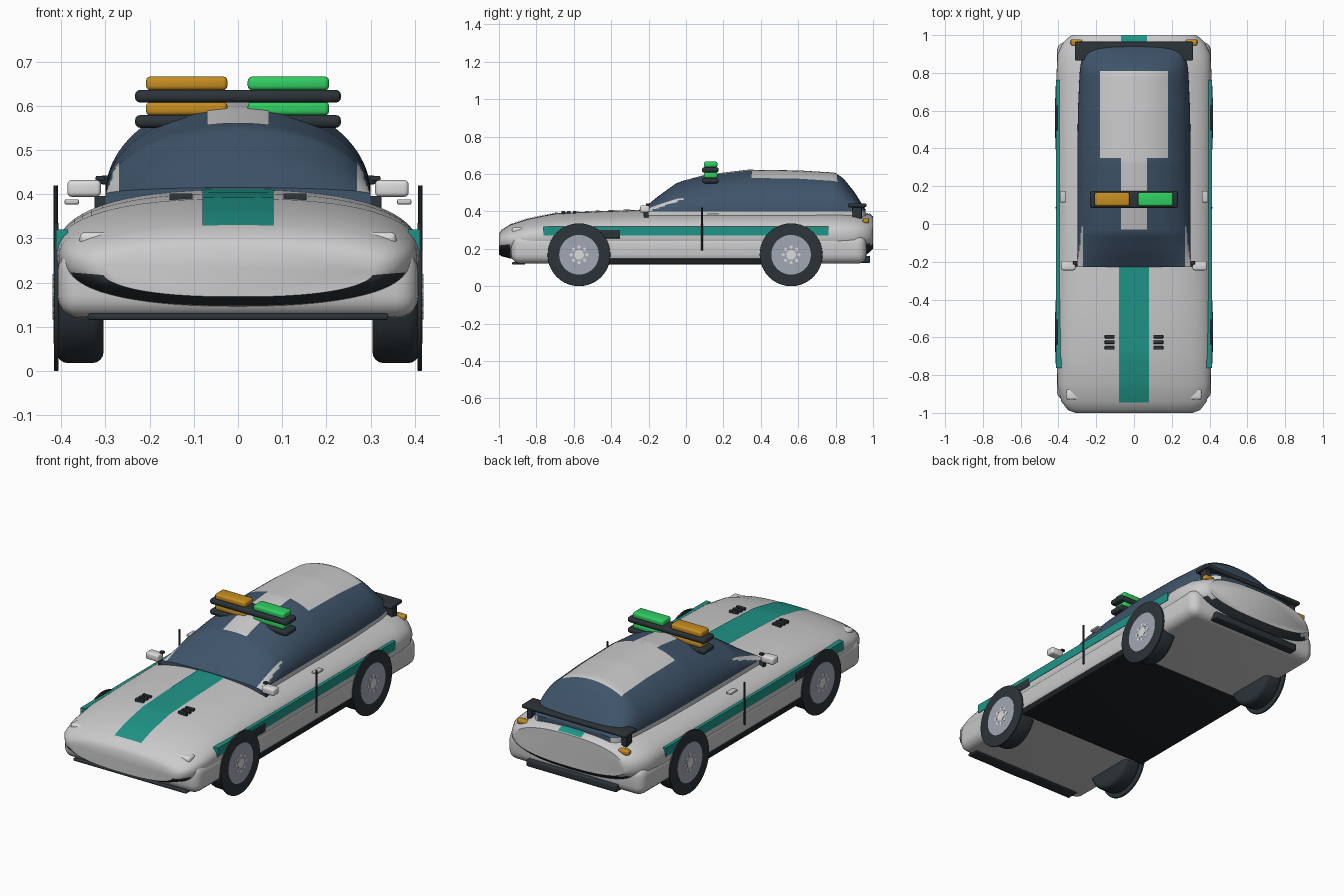
import bpy, bmesh, math
from mathutils import Matrix, Vector

if "Cube" in bpy.data.objects:
    bpy.data.objects.remove(bpy.data.objects["Cube"])


def material(name, r, g, b):
    m = bpy.data.materials.new(name)
    m.use_nodes = True
    m.diffuse_color = (r, g, b, 1)
    m.node_tree.nodes["Principled BSDF"].inputs["Base Color"].default_value = (r, g, b, 1)
    return m


body_grey = material("body_grey", .60, .60, .61)
lamp_white = material("lamp_white", .72, .72, .73)
teal = material("teal_paint", .014, .30, .245)
glass = material("blue_glass", .05, .09, .145)
dark = material("dark_trim", .025, .034, .041)
under_black = material("underside_black", .012, .016, .019)
amber = material("amber_lamp", .57, .27, .015)
green = material("green_lamp", .03, .62, .12)
rim_grey = material("rim_grey", .36, .39, .46)


def finish(name, bm, *mats, angle=35):
    bmesh.ops.recalc_face_normals(bm, faces=bm.faces)
    mesh = bpy.data.meshes.new(name)
    bm.to_mesh(mesh)
    bm.free()
    ob = bpy.data.objects.new(name, mesh)
    bpy.context.collection.objects.link(ob)
    for m in mats:
        mesh.materials.append(m)
    bpy.ops.object.select_all(action='DESELECT')
    ob.select_set(True)
    bpy.context.view_layer.objects.active = ob
    bpy.ops.object.shade_smooth_by_angle(angle=math.radians(angle))
    return ob


def box(name, x, y, z, mat, bevel=0.0, segments=3):
    """Box from (min, max) ranges, with rounded edges."""
    bm = bmesh.new()
    bmesh.ops.create_cube(bm, size=1)
    for v in bm.verts:
        v.co = [(a + b) / 2 + c * (b - a) for (a, b), c in zip((x, y, z), v.co)]
    if bevel:
        bmesh.ops.bevel(bm, geom=bm.edges[:], offset=bevel, segments=segments,
                        profile=.5, affect='EDGES')
    return finish(name, bm, mat)


def pair(name, x, y, z, mat, bevel=0.0):
    """The same box on both sides."""
    box("left_" + name, x, y, z, mat, bevel)
    box("right_" + name, (-x[1], -x[0]), y, z, mat, bevel)


def cylinder(name, centre, radius, depth, mat, axis='X', bevel=0.0, sides=40):
    bm = bmesh.new()
    turn = Matrix.Rotation(math.pi / 2, 4, 'Y') if axis == 'X' else Matrix()
    bmesh.ops.create_cone(bm, cap_ends=True, segments=sides, radius1=radius, radius2=radius,
                          depth=depth, matrix=Matrix.Translation(centre) @ turn)
    if bevel:
        rims = [e for e in bm.edges if any(len(f.verts) > 4 for f in e.link_faces)]
        bmesh.ops.bevel(bm, geom=rims, offset=bevel, segments=4, profile=.5, affect='EDGES')
    return finish(name, bm, mat)


def station(table, y):
    """Linear interpolation of a table of cross-section sizes."""
    for a, b in zip(table, table[1:]):
        if y <= b[0]:
            t = max(0, (y - a[0]) / (b[0] - a[0]))
            return [p + (q - p) * t for p, q in zip(a[1:], b[1:])]
    return table[-1][1:]


def loft(rings):
    bm = bmesh.new()
    rows = [[bm.verts.new(p) for p in ring] for ring in rings]
    n = len(rows[0])
    for a, b in zip(rows, rows[1:]):
        for i in range(n):
            bm.faces.new((a[i], a[(i + 1) % n], b[(i + 1) % n], b[i]))
    bm.faces.new(rows[0])
    bm.faces.new(rows[-1])
    return bm


def drape(name, surface, half_width, y0, y1, mat, rows=24, cols=12):
    """Thin painted panel laid over a surface."""
    bm = bmesh.new()
    grid = []
    for j in range(rows + 1):
        y = y0 + (y1 - y0) * j / rows
        xs = [half_width * (2 * i / cols - 1) for i in range(cols + 1)]
        grid.append([bm.verts.new((x, y, surface(x, y) + .003)) for x in xs])
    for a, b in zip(grid, grid[1:]):
        for i in range(cols):
            bm.faces.new((a[i], a[i + 1], b[i + 1], b[i]))
    ob = finish(name, bm, mat)
    if ob.data.polygons[0].normal.z < 0:
        ob.data.flip_normals()


# Upper body: y, half width, top, bottom
BODY = [(-1, .31, .28, .168), (-.985, .35, .302, .16), (-.94, .385, .33, .148),
        (-.85, .405, .36, .135), (-.7, .41, .39, .13), (-.45, .41, .402, .13),
        (-.2, .41, .41, .13), (.8, .41, .41, .13), (.9, .405, .402, .14),
        (.96, .375, .39, .165), (.985, .35, .384, .185), (1, .33, .373, .2)]
POWER = 2.4


def waist(y):
    w, top, bottom = station(BODY, y)
    return min(.27, (top + bottom) / 2 + .01)


def body_top(x, y):
    w, top, _ = station(BODY, y)
    c = waist(y)
    return c + (top - c) * (1 - min(1, abs(x) / w) ** POWER) ** (1 / POWER)


def body_ring(y, n=64):
    w, top, bottom = station(BODY, y)
    c = waist(y)
    ring = []
    for i in range(n):
        cs, sn = math.cos(math.tau * i / n), math.sin(math.tau * i / n)
        x = math.copysign(abs(cs) ** (2 / POWER), cs) * w
        rise = math.copysign(abs(sn) ** (2 / POWER), sn)
        ring.append((x, y, c + rise * (top - c if sn > 0 else c - bottom)))
    return ring


bm = loft([body_ring(s[0]) for s in BODY])
bmesh.ops.recalc_face_normals(bm, faces=bm.faces)
for f in bm.faces:
    c = f.calc_center_median()
    # Dark mouth under the nose and tail
    f.material_index = int(abs(c.y) > .93 and len(f.verts) == 4 and c.z < .225 and f.normal.z < -.3)
finish("upper_body", bm, body_grey, dark, angle=40)
box("lower_body", (-.408, .408), (-.935, .965), (.12, .275), body_grey, .05, 5)
drape("hood_stripe", body_top, .08, -.945, -.2, teal)
drape("tail_stripe", body_top, .07, .93, .998, teal)

# Cabin: y, half width, height
CABIN = [(-.228, .30, .015), (-.15, .30, .08), (-.05, .30, .152), (.1, .30, .192), (.33, .30, .22),
         (.6, .297, .216), (.8, .288, .204), (.84, .283, .178), (.9, .27, .105),
         (.94, .25, .04), (.96, .22, .01)]
SILL = .40


def cabin_top(x, y):
    w, h = station(CABIN, y)
    return SILL + h * math.sqrt(max(0, 1 - (x / w) ** 2))


def cabin_ring(y, n=48):
    w, h = station(CABIN, y)
    arc = [(w * math.cos(math.pi * i / n), y, SILL + h * math.sin(math.pi * i / n))
           for i in range(n + 1)]
    return arc + [(-w, y, .33), (w, y, .33)]


steps = 72
bm = loft([cabin_ring(-.228 + 1.188 * j / steps) for j in range(steps + 1)])
for f in bm.faces:
    c = f.calc_center_median()
    skirt = c.z < SILL and len(f.verts) == 4
    pillar = c.y < .1 and abs(c.x) > .268 and c.z > SILL + .35 * (c.y + .2)
    f.material_index = int(skirt or pillar)
finish("cabin", bm, glass, body_grey, angle=40)
drape("roof_panel", cabin_top, .18, .35, .81, body_grey)
drape("roof_spine", cabin_top, .07, -.03, .35, body_grey)

# Roof light bars, stacked in two tiers
for tier, z in (("lower", .55), ("upper", .607)):
    box(tier + "_light_bar", (-.233, .233), (.085, .175), (z, z + .029), dark, .012)
    box(tier + "_amber_light", (-.208, -.024), (.095, .168), (z + .028, z + .059), amber, .01)
    box(tier + "_green_light", (.022, .206), (.095, .168), (z + .028, z + .059), green, .01)

# Wheels
for end, y in (("front", -.572), ("rear", .562)):
    for side, s in (("left", 1), ("right", -1)):
        tag = f"{end}_{side}_"
        cylinder(tag + "tyre", (s * .357, y, .168), .15, .106, dark, bevel=.025)
        cylinder(tag + "sidewall", (s * .411, y, .168), .168, .01, dark, bevel=.003)
        cylinder(tag + "rim", (s * .4125, y, .168), .106, .01, rim_grey)
        cylinder(tag + "hub", (s * .414, y, .168), .026, .01, lamp_white, sides=16)
        for k in range(8):
            a = math.tau * k / 8
            cylinder(tag + "bolt", (s * .414, y + .042 * math.cos(a), .168 + .042 * math.sin(a)),
                     .009, .01, lamp_white, sides=8)

# Side trim
pair("side_stripe", (.385, .412), (-.762, .762), (.272, .32), teal)
pair("fender_vent", (.385, .414), (-.5, -.352), (.255, .302), dark, .004)
pair("door_handle", (.36, .392), (.115, .175), (.377, .388), body_grey, .003)
box("floor_panel", (-.405, .405), (-.42, .42), (.116, .147), under_black, .004)
for side, s in (("left", 1), ("right", -1)):
    cylinder(side + "_antenna", (s * .412, .085, .305), .005, .23, dark, axis='Z', sides=10)

# Mirrors
pair("mirror", (.31, .386), (-.245, -.195), (.394, .432), lamp_white, .01)
pair("mirror_mount", (.295, .325), (-.225, -.2), (.355, .396), dark, .004)
pair("mirror_cap", (.3, .322), (-.215, -.195), (.43, .441), dark, .003)

# Lamps, bonnet vents, lips and spoiler
pair("headlamp", (.268, .358), (-.93, -.87), (.283, .314), lamp_white, .012)
pair("tail_lamp", (.275, .335), (.945, .978), (.337, .363), amber, .008)
for k in range(3):
    pair("bonnet_vent", (.103, .155), (-.665 + .03 * k, -.647 + .03 * k), (.385, .402), dark, .003)
box("front_lip", (-.34, .34), (-.93, -.86), (.115, .13), dark, .006)
box("rear_bumper", (-.27, .27), (.93, .985), (.125, .162), dark, .006)
box("rear_spoiler", (-.313, .313), (.865, .965), (.422, .442), dark, .007)
pair("spoiler_post", (.27, .3), (.89, .94), (.36, .43), dark, .004)
